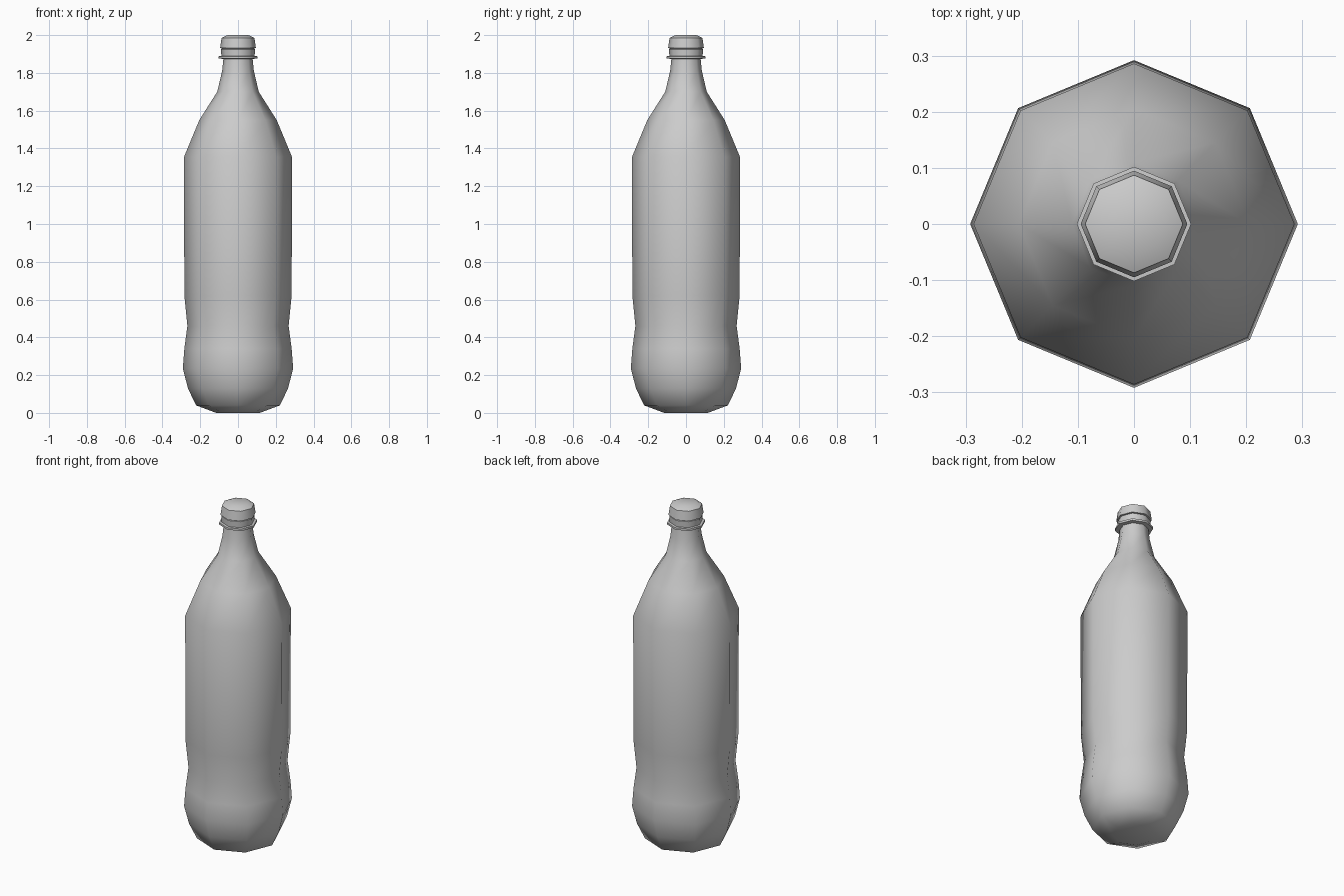
import bpy, bmesh
from math import cos, sin, pi, radians

if "Cube" in bpy.data.objects:
    bpy.data.objects.remove(bpy.data.objects["Cube"])

SIDES = 8


def lathe(name, profile, angle):
    """Revolve (radius, z) points into a closed octagonal solid."""
    bm = bmesh.new()
    rings = [[bm.verts.new((r * cos(2 * pi * i / SIDES), r * sin(2 * pi * i / SIDES), z))
              for i in range(SIDES)] for r, z in profile]
    for a, b in zip(rings, rings[1:]):
        for i in range(SIDES):
            j = (i + 1) % SIDES
            bm.faces.new((a[i], a[j], b[j], b[i]))
    bm.faces.new(rings[0][::-1])
    bm.faces.new(rings[-1])
    mesh = bpy.data.meshes.new(name)
    bm.to_mesh(mesh)
    bm.free()
    obj = bpy.data.objects.new(name, mesh)
    bpy.context.collection.objects.link(obj)
    bpy.ops.object.select_all(action='DESELECT')
    obj.select_set(True)
    bpy.context.view_layer.objects.active = obj
    bpy.ops.object.shade_smooth_by_angle(angle=radians(angle))
    return obj


# Bottle body: rounded base, grip waist, straight wall, shoulder and neck
lathe("bottle_body", [
    (0.115, 0.0), (0.222, 0.04), (0.265, 0.13), (0.292, 0.235), (0.284, 0.34),
    (0.268, 0.46), (0.284, 0.62), (0.286, 1.355), (0.205, 1.55), (0.11, 1.70),
    (0.084, 1.81), (0.077, 1.88)], 80)

# Thin collar under the cap
lathe("neck_collar", [(0.075, 1.874), (0.102, 1.876), (0.102, 1.888), (0.075, 1.89)], 50)

# Tamper band
lathe("cap_band", [(0.088, 1.888), (0.090, 1.925), (0.084, 1.928), (0.084, 1.934)], 50)

# Screw cap with bevelled top
lathe("cap", [(0.084, 1.93), (0.095, 1.931), (0.087, 1.985), (0.055, 2.0)], 50)
